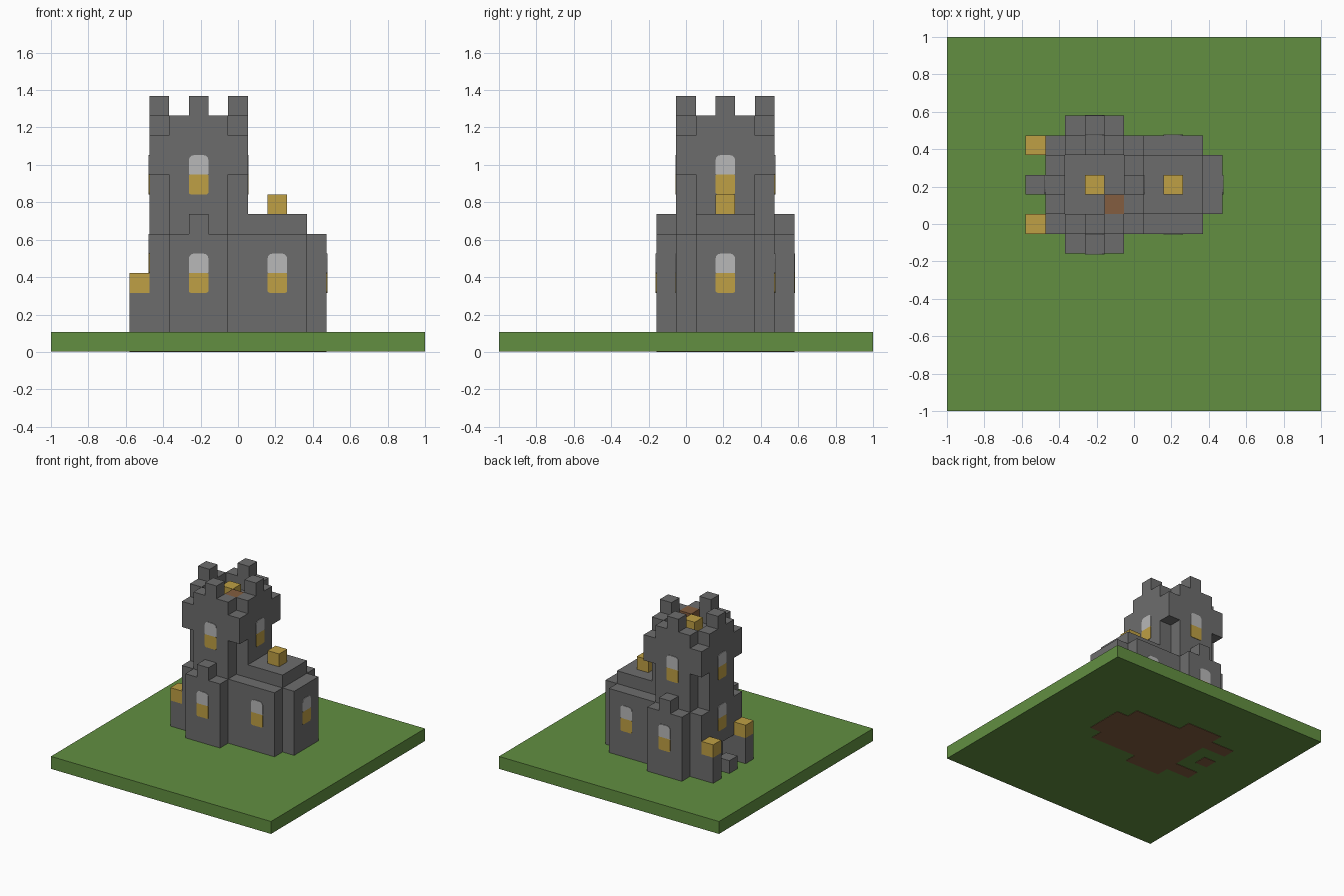
import bpy
import bmesh
import math
from mathutils import Matrix

U = 2 / 19          # edge of one building block
SKIN = 0.003        # how far the foundation shows under the ground slab

if "Cube" in bpy.data.objects:
    bpy.data.objects.remove(bpy.data.objects["Cube"], do_unlink=True)


def material(name, rgb):
    mat = bpy.data.materials.new(name)
    mat.use_nodes = True
    mat.diffuse_color = (*rgb, 1)
    mat.node_tree.nodes["Principled BSDF"].inputs["Base Color"].default_value = (*rgb, 1)
    return mat


GRASS = material("grass green", (0.122, 0.275, 0.053))
STONE = material("stone grey", (0.152, 0.152, 0.152))
GOLD = material("lantern gold", (0.52, 0.35, 0.058))
GLASS = material("pale glass", (0.48, 0.48, 0.48))
WOOD = material("wood brown", (0.23, 0.11, 0.05))


def finish(name, bm, mat):
    bmesh.ops.recalc_face_normals(bm, faces=bm.faces)
    mesh = bpy.data.meshes.new(name)
    bm.to_mesh(mesh)
    bm.free()
    mesh.materials.append(mat)
    obj = bpy.data.objects.new(name, mesh)
    bpy.context.collection.objects.link(obj)
    return obj


def blocks(name, mat, *boxes):
    """One object from boxes given as (start, end) in block units."""
    bm = bmesh.new()
    for lo, hi in boxes:
        size = [(b - a) * U for a, b in zip(lo, hi)]
        mid = [(a + b) * U / 2 for a, b in zip(lo, hi)]
        m = Matrix.Translation((mid[0] - 1, mid[1] - 1, mid[2])) @ Matrix.Diagonal((*size, 1))
        bmesh.ops.create_cube(bm, size=1, matrix=m)
    return finish(name, bm, mat)


def cell(i, j, k, top=None):
    return (i, j, k), (i + 1, j + 1, top or k + 1)


def pane(name, mat, place, base, top_radius, low_radius):
    """Thin square plate with rounded corners, one block in size."""
    bm = bmesh.new()
    outline = []
    for n, (sx, sz) in enumerate([(1, 1), (-1, 1), (-1, -1), (1, -1)]):
        r = top_radius if sz > 0 else low_radius
        for step in range(4):
            a = math.radians(90 * n + 30 * step)
            outline.append((sx * (U / 2 - r) + r * math.cos(a),
                            base + U / 2 + sz * (U / 2 - r) + r * math.sin(a)))
    face = bm.faces.new([bm.verts.new((u, 0, z)) for u, z in outline])
    grown = bmesh.ops.extrude_face_region(bm, geom=[face])["geom"]
    for v in grown:
        if isinstance(v, bmesh.types.BMVert):
            v.co.y -= 0.004
    bm.transform(place)
    finish(name, bm, mat)


def window(name, i, j, k, degrees):
    place = Matrix.Translation((i * U - 1, j * U - 1, k * U)) @ Matrix.Rotation(math.radians(degrees), 4, "Z")
    pane(name + "_upper_pane", GLASS, place, U, 0.028, 0.006)
    pane(name + "_lower_pane", GOLD, place, 0, 0.006, 0.012)


# Ground slab with the wooden foundation showing underneath
blocks("ground", GRASS, ((0, 0, SKIN / U), (19, 19, 1)))
blocks("foundation", WOOD,
       ((6, 9, 0), (13, 14, 0.9)), ((13, 10, 0), (14, 13, 0.9)),
       ((6, 8, 0), (9, 9, 0.9)), ((6, 14, 0), (9, 15, 0.9)),
       ((4, 9, 0), (6, 10, 0.9)), ((4, 13, 0), (6, 14, 0.9)), ((4, 11, 0), (5, 12, 0.9)))

# Lower castle
blocks("hall", STONE, ((6, 9, 1), (13, 14, 6)), ((13, 10, 1), (14, 13, 6)))
blocks("hall_roof", STONE, ((9, 10, 6), (13, 13, 7)))
blocks("entrance_wall", STONE, cell(5, 9, 1, 6), cell(5, 13, 1, 6), ((5, 10, 3), (6, 13, 6)))
blocks("entrance_step", STONE, cell(4, 11, 1))
for side, j in (("front", 8), ("back", 14)):
    blocks(side + "_turret", STONE, ((6, j, 1), (9, j + 1, 6)), cell(7, j, 6))
for side, j in (("front", 9), ("back", 13)):
    blocks(side + "_lantern_post", STONE, cell(4, j, 1, 3))
    blocks(side + "_lantern", GOLD, cell(4, j, 3))

# Tower shaft, wider head, parapet and merlons
blocks("tower_shaft", STONE, ((6, 9, 6), (9, 14, 9)), ((5, 10, 6), (10, 13, 9)))
blocks("tower_head", STONE, ((5, 9, 9), (10, 14, 11)))
blocks("parapet", STONE,
       ((6, 9, 11), (9, 10, 12)), ((6, 13, 11), (9, 14, 12)),
       ((5, 10, 11), (6, 13, 12)), ((9, 10, 11), (10, 13, 12)))
blocks("merlons", STONE, *[cell(i, j, 12) for i, j in ((7, 9), (7, 13), (5, 11), (9, 11))])

# Rooftop details
blocks("roof_lantern", GOLD, cell(11, 11, 7))
blocks("tower_lantern", GOLD, cell(7, 11, 11))
blocks("tower_hatch", WOOD, cell(8, 10, 11))

# Windows
for side, j_tower, j_turret, turn in (("front", 9, 8, 0), ("back", 14, 15, 180)):
    window("tower_window_" + side, 7.5, j_tower, 8, turn)
    window("turret_window_" + side, 7.5, j_turret, 3, turn)
    window("hall_window_" + side, 11.5, j_tower, 3, turn)
window("tower_window_left", 10, 11.5, 8, 90)
window("tower_window_right", 5, 11.5, 8, -90)
window("hall_window_left", 14, 11.5, 3, 90)
window("entrance_window", 5, 11.5, 4, -90)
